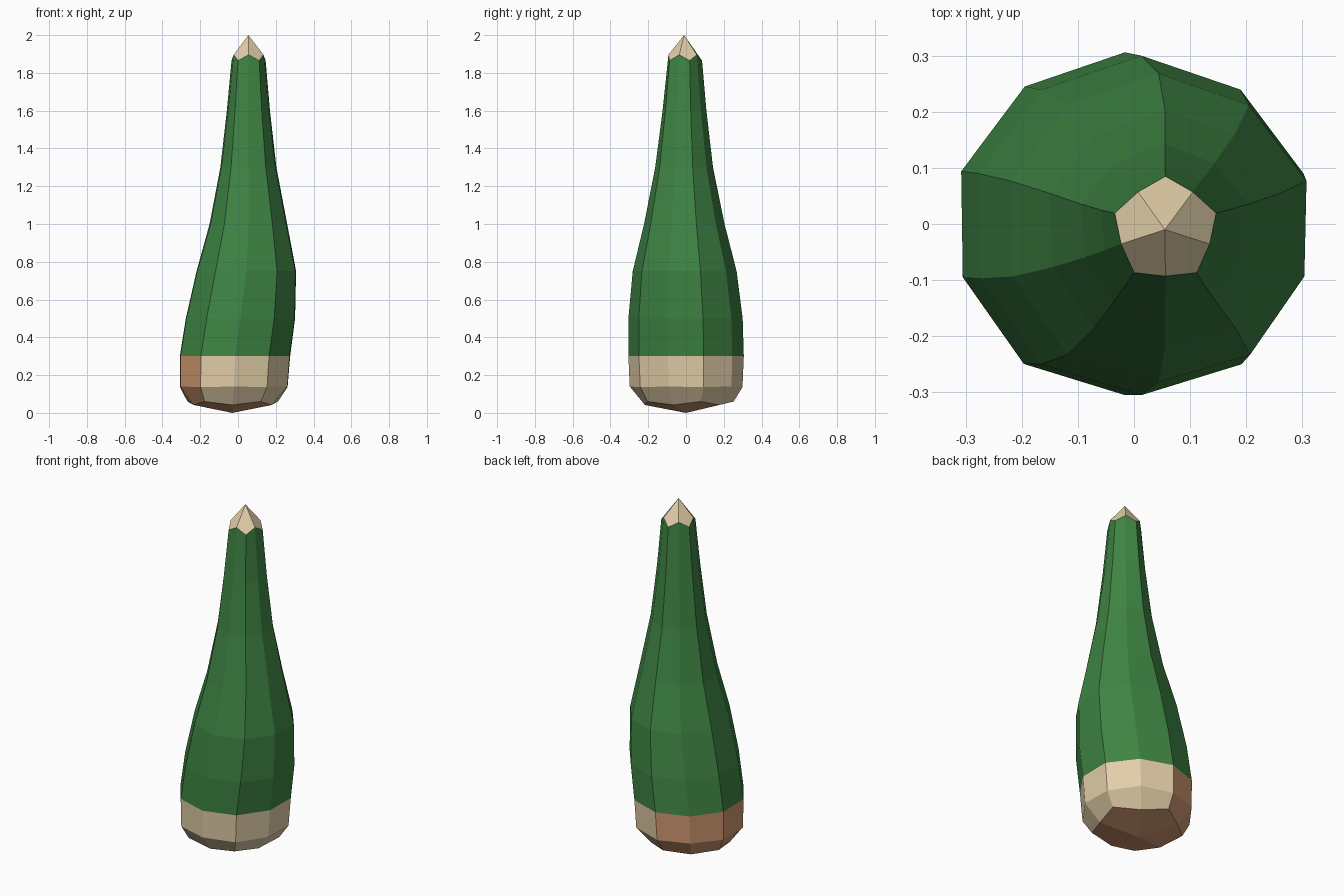
import bpy, bmesh, math

if "Cube" in bpy.data.objects:
    bpy.data.objects.remove(bpy.data.objects["Cube"])


def material(name, colour):
    m = bpy.data.materials.new(name)
    m.diffuse_color = (*colour, 1)
    m.use_nodes = True
    m.node_tree.nodes["Principled BSDF"].inputs["Base Color"].default_value = m.diffuse_color
    return m


GREEN, TAN, BROWN = range(3)
mats = [material("leaf green", (0.048, 0.228, 0.056)),
        material("pale tan", (0.76, 0.62, 0.39)),
        material("warm brown", (0.62, 0.315, 0.165))]

# Rings: centre x, centre y, corner radius, corner z, mid radius, mid z
RINGS = [
    (-0.028, 0.000, 0.252, 0.060, 0.218, 0.042),
    (-0.022, 0.000, 0.299, 0.136, 0.298, 0.140),
    (-0.016, -0.001, 0.307, 0.300, 0.304, 0.300),
    (0.013, -0.004, 0.304, 0.500, 0.301, 0.500),
    (0.044, -0.009, 0.277, 0.750, 0.273, 0.750),
    (0.055, -0.012, 0.216, 1.000, 0.210, 1.000),
    (0.055, -0.013, 0.156, 1.300, 0.150, 1.300),
    (0.055, -0.012, 0.120, 1.600, 0.112, 1.600),
    (0.056, -0.010, 0.095, 1.865, 0.083, 1.896),
]
N = 10  # five corners (even) alternating with five side middles (odd)


def cap(bm, apex, ring, flip, mat):
    """Close a ring with five kite faces meeting at one point."""
    for i in range(0, N, 2):
        loop = [apex, ring[i - 1], ring[i], ring[(i + 1) % N]]
        bm.faces.new(loop[::-1] if flip else loop).material_index = mat


bm = bmesh.new()
rings = []
for cx, cy, rc, zc, rm, zm in RINGS:
    ring = []
    for i in range(N):
        a = math.radians(90 + 36 * i)
        r, z = (rm, zm) if i % 2 else (rc, zc)
        ring.append(bm.verts.new((cx + r * math.cos(a), cy + r * math.sin(a), z)))
    rings.append(ring)

# Side walls: green above the base band, back-left of the base is brown
for row, (lo, hi) in enumerate(zip(rings, rings[1:])):
    for i in range(N):
        j = (i + 1) % N
        f = bm.faces.new((lo[i], lo[j], hi[j], hi[i]))
        f.material_index = GREEN if row >= 2 else BROWN if i < 4 else TAN

# Rounded underside and pointed tip
cap(bm, bm.verts.new((-0.03, 0.0, 0.0)), rings[0], True, BROWN)
cap(bm, bm.verts.new((0.055, -0.01, 2.0)), rings[-1], False, TAN)

bmesh.ops.recalc_face_normals(bm, faces=bm.faces[:])
mesh = bpy.data.meshes.new("tapered_body")
bm.to_mesh(mesh)
bm.free()
for m in mats:
    mesh.materials.append(m)
bpy.context.collection.objects.link(bpy.data.objects.new("tapered_body", mesh))
